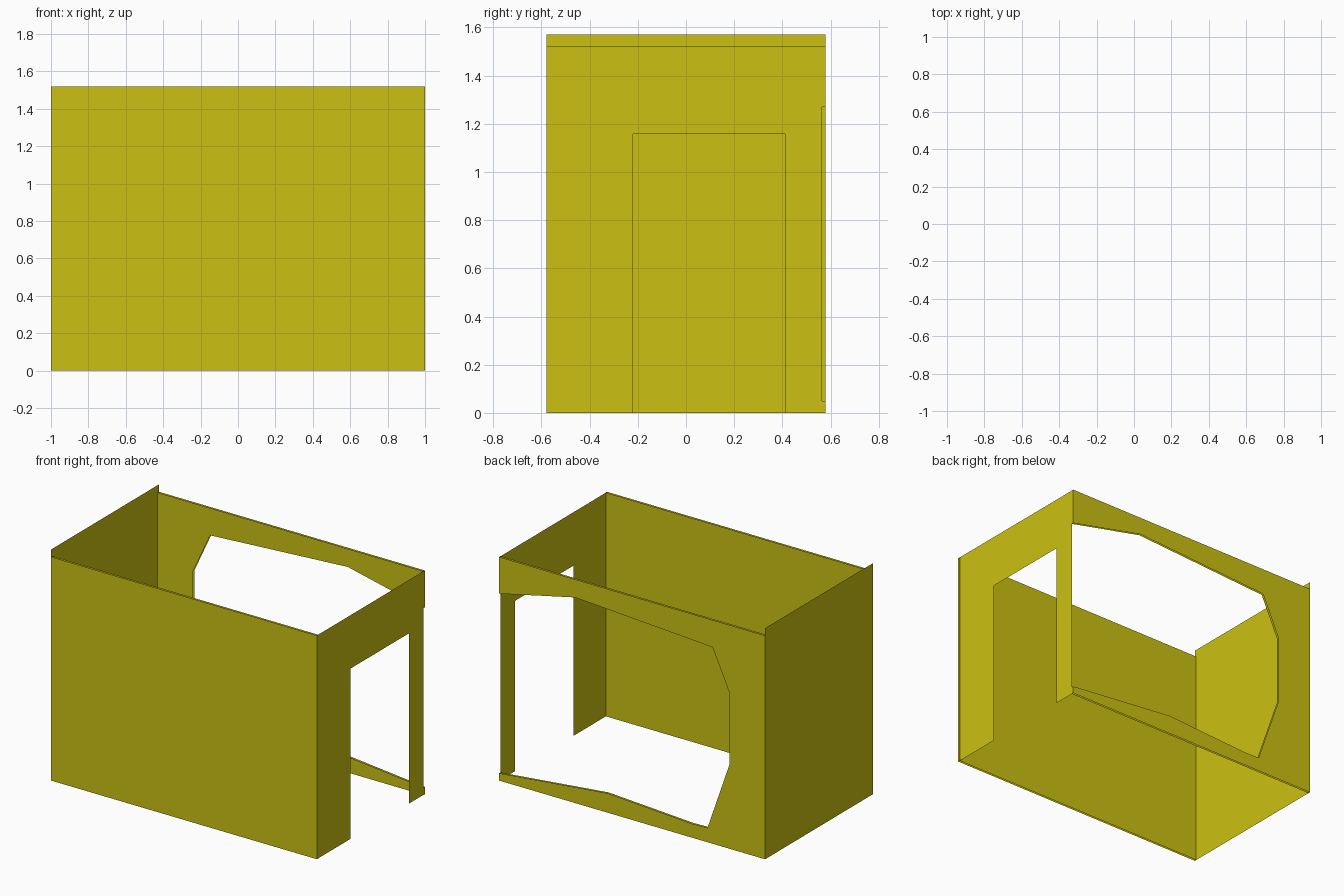
import bpy, bmesh

if "Cube" in bpy.data.objects:
    bpy.data.objects.remove(bpy.data.objects["Cube"])

W, D, H = 1.0, 0.579, 1.52      # half width, half depth, wall height
T = 0.014                       # gap between the skins of the front/back walls

mat = bpy.data.materials.new("yellow")
mat.diffuse_color = (0.60, 0.53, 0.006, 1)
mat.use_nodes = True
mat.node_tree.nodes["Principled BSDF"].inputs["Base Color"].default_value = mat.diffuse_color


def make_object(name, faces):
    """Build one object out of flat polygons."""
    bm = bmesh.new()
    for pts in faces:
        bm.faces.new([bm.verts.new(p) for p in pts])
    bmesh.ops.remove_doubles(bm, verts=bm.verts, dist=0.0005)
    me = bpy.data.meshes.new(name)
    bm.to_mesh(me)
    bm.free()
    me.materials.append(mat)
    ob = bpy.data.objects.new(name, me)
    bpy.context.collection.objects.link(ob)
    return ob


def skin(profile, y, flip=False):
    """Profile of (x, z) points placed on a plane of constant y."""
    pts = [(x, y, z) for x, z in profile]
    return pts[::-1] if flip else pts


def end_strip(x, y0, y1, z0, z1):
    """Narrow strip closing the end of a double wall."""
    pts = [(x, y0, z0), (x, y1, z0), (x, y1, z1), (x, y0, z1)]
    return pts if x > 0 else pts[::-1]


# front wall: two skins closed at both ends, open at top and bottom
rect = [(-W, 0), (W, 0), (W, H), (-W, H)]
make_object("front_wall", [
    skin(rect, -D), skin(rect, -D + T, True),
    end_strip(W, -D, -D + T, 0, H), end_strip(-W, -D, -D + T, 0, H)])

# back wall: large irregular opening running out to the right end
opening = [(W, 1.27), (0.43, 1.397), (-0.605, 1.335), (-0.734, 1.055),
           (-0.734, 0.578), (-0.567, 0.098), (-0.452, 0.095),
           (0.186, 0.132), (W, 0.05)]
back = [(W, 0), (-W, 0), (-W, H), (W, H)] + opening
make_object("back_wall", [
    skin(back, D), skin(back, D - T, True),
    end_strip(W, D - T, D, 0, 0.05), end_strip(W, D - T, D, 1.27, H),
    end_strip(-W, D - T, D, 0, H)])

# left wall: plain and slightly taller
make_object("left_wall", [[(-W, D, 0), (-W, -D, 0), (-W, -D, 1.57), (-W, D, 1.57)]])

# right wall: doorway cut up from the floor
door = [(-D, 0), (-0.22, 0), (-0.22, 1.157), (0.41, 1.157), (0.41, 0),
        (D - T, 0), (D - T, H), (-D, H)]
make_object("right_wall", [[(W - 0.002, y, z) for y, z in door]])
